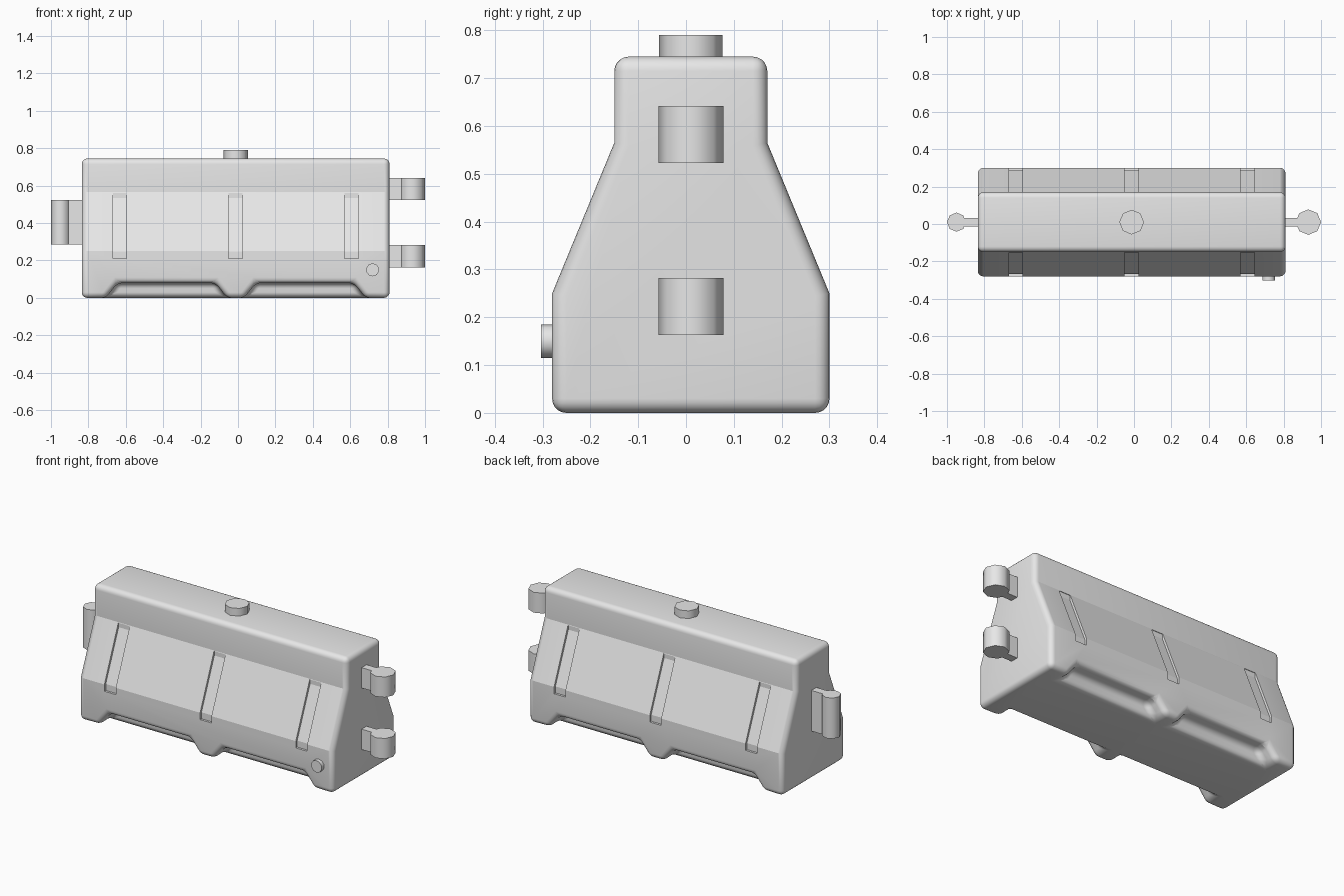
import bpy, bmesh, math
from mathutils import Matrix, Vector

cube = bpy.data.objects.get("Cube")
if cube:
    bpy.data.objects.remove(cube, do_unlink=True)

CX, CY = -0.0125, 0.01          # centre of the body in plan

grey = bpy.data.materials.new("light grey plastic")
grey.use_nodes = True
GREY = (0.8, 0.8, 0.8, 1)
grey.diffuse_color = GREY
grey.node_tree.nodes["Principled BSDF"].inputs["Base Color"].default_value = GREY


def make_object(name, bm):
    bmesh.ops.recalc_face_normals(bm, faces=bm.faces)
    mesh = bpy.data.meshes.new(name)
    bm.to_mesh(mesh)
    bm.free()
    mesh.materials.append(grey)
    obj = bpy.data.objects.new(name, mesh)
    bpy.context.collection.objects.link(obj)
    return obj


def prism(name, points, direction):
    """Extrude a closed outline of 3D points along a direction."""
    bm = bmesh.new()
    face = bm.faces.new([bm.verts.new(p) for p in points])
    grown = bmesh.ops.extrude_face_region(bm, geom=[face])
    verts = [g for g in grown["geom"] if isinstance(g, bmesh.types.BMVert)]
    bmesh.ops.translate(bm, verts=verts, vec=Vector(direction))
    return make_object(name, bm)


def cylinder(name, centre, radius, depth, sides=8, tilt=0):
    bm = bmesh.new()
    bmesh.ops.create_cone(bm, cap_ends=True, segments=sides, radius1=radius,
                          radius2=radius, depth=depth,
                          matrix=Matrix.Translation(centre) @ Matrix.Rotation(tilt, 4, 'X'))
    return make_object(name, bm)


def smooth(obj, degrees):
    bpy.ops.object.select_all(action='DESELECT')
    obj.select_set(True)
    bpy.context.view_layer.objects.active = obj
    bpy.ops.object.shade_smooth_by_angle(angle=math.radians(degrees))


def cut(obj, cutter):
    cutter.hide_render = True
    mod = obj.modifiers.new("cut", 'BOOLEAN')
    mod.operation, mod.solver, mod.object = 'DIFFERENCE', 'EXACT', cutter


# Body: wide base, sloped shoulders, narrow top
half = [(0.29, 0), (0.29, 0.25), (0.16, 0.565), (0.16, 0.745)]
outline = half + [(-y, z) for y, z in reversed(half)]
body = prism("barrier_body", [(-0.835, CY + y, z) for y, z in outline], (1.645, 0, 0))
cutters = []

# Forklift recesses along both lower edges
for side in (-1, 1):
    for end in (-1, 1):
        shape = [(0.03, -0.02), (0.108, 0.08), (0.632, 0.08), (0.71, -0.02)]
        pts = [(CX + end * x, CY + side * 0.20, z) for x, z in shape]
        cutters.append(prism("recess_cutter", pts, (0, side * 0.2, 0)))
        cut(body, cutters[-1])

# Rounded outer edges
bevel = body.modifiers.new("rounding", 'BEVEL')
bevel.width, bevel.segments = 0.03, 5
bevel.limit_method, bevel.angle_limit = 'ANGLE', math.radians(30)

# Shallow vertical grooves in the slopes
groove = [(0.277, 0.21), (0.277, 0.248), (0.158, 0.535), (0.158, 0.562),
          (0.35, 0.562), (0.35, 0.21)]
for side in (-1, 1):
    for offset in (-0.62, 0, 0.62):
        pts = [(CX + offset - 0.037, CY + side * y, z) for y, z in groove]
        cutters.append(prism("groove_cutter", pts, (0.074, 0, 0)))
        cut(body, cutters[-1])

# Bake the cuts into the body and drop the cutters
bpy.context.view_layer.update()
graph = bpy.context.evaluated_depsgraph_get()
baked = bpy.data.meshes.new_from_object(body.evaluated_get(graph))
body.modifiers.clear()
body.data = baked
for c in cutters:
    bpy.data.objects.remove(c, do_unlink=True)
smooth(body, 20)


# Interlocking connectors: a round post on a thin neck
def connector(name, x, wall, radius, low, high):
    mid, tall = (low + high) / 2, high - low
    smooth(cylinder(name + "_post", (x, CY, mid), radius, tall), 50)
    pts = [(wall, CY - 0.023, low), (x, CY - 0.023, low),
           (x, CY + 0.023, low), (wall, CY + 0.023, low)]
    prism(name + "_neck", pts, (0, 0, tall))


connector("upper_left_connector", 0.932, 0.79, 0.068, 0.523, 0.642)
connector("lower_left_connector", 0.932, 0.79, 0.068, 0.163, 0.282)
connector("right_connector", -0.949, -0.815, 0.051, 0.285, 0.523)

# Filler cap on top and drain plug on the front
smooth(cylinder("filler_cap", (CX, CY, 0.755), 0.066, 0.07), 50)
smooth(cylinder("drain_plug", (0.72, -0.28, 0.15), 0.035, 0.046, 10, math.pi / 2), 50)
